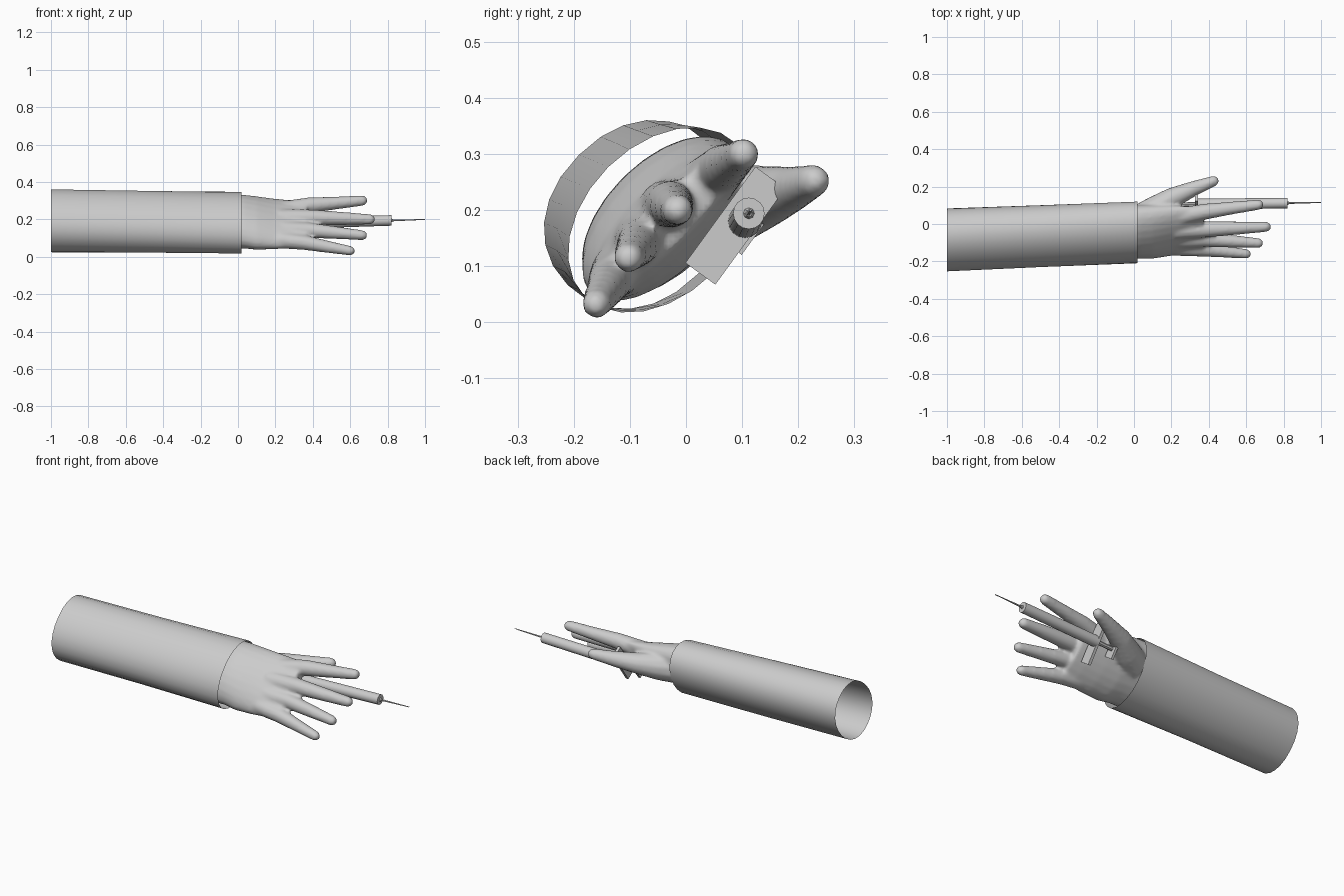
import bpy, bmesh, math
from mathutils import Vector

if "Cube" in bpy.data.objects:
    bpy.data.objects.remove(bpy.data.objects["Cube"])

grey = bpy.data.materials.new("plain_grey")
grey.use_nodes = True
grey.diffuse_color = (0.6, 0.6, 0.6, 1)
grey.node_tree.nodes["Principled BSDF"].inputs["Base Color"].default_value = (0.6, 0.6, 0.6, 1)

# The hand is rolled about x: ACROSS runs little finger to index, BACK leaves the back of the hand
ACROSS = Vector((0, 1, 1)).normalized()
BACK = Vector((0, -1, 1)).normalized()
X = Vector((1, 0, 0))


def loft(bm, rings, cap=True):
    """Bridge rings of equal length into a tube."""
    loops = [[bm.verts.new(p) for p in ring] for ring in rings]
    n = len(loops[0])
    for a, b in zip(loops, loops[1:]):
        for i in range(n):
            j = (i + 1) % n
            bm.faces.new((a[i], a[j], b[j], b[i]))
    if cap:
        bm.faces.new(loops[0][::-1])
        bm.faces.new(loops[-1])


def oval(centre, a, b, power=2.0, n=24, u=ACROSS, v=BACK):
    """Superellipse ring with half sizes a along u and b along v."""
    ring = []
    for i in range(n):
        t = 2 * math.pi * i / n
        c, s = math.cos(t), math.sin(t)
        c = math.copysign(abs(c) ** (2 / power), c)
        s = math.copysign(abs(s) ** (2 / power), s)
        ring.append(Vector(centre) + u * (a * c) + v * (b * s))
    return ring


def limb(bm, points):
    """Round tapered tube through (x, y, z, radius) points with a domed tip."""
    pts = [(Vector(p[:3]), p[3]) for p in points]
    tip, r = pts[-1]
    d = (tip - pts[-2][0]).normalized()
    pts += [(tip + d * r * k, r * math.sqrt(1 - k * k)) for k in (0.5, 0.85, 0.99)]
    rings = []
    for i, (p, r) in enumerate(pts):
        d = (pts[min(i + 1, len(pts) - 1)][0] - pts[max(i - 1, 0)][0]).normalized()
        u = (ACROSS - d * ACROSS.dot(d)).normalized()
        rings.append(oval(p, r, r, n=12, u=u, v=d.cross(u)))
    loft(bm, rings)


def finish(bm, name, smooth=True):
    bmesh.ops.recalc_face_normals(bm, faces=bm.faces)
    mesh = bpy.data.meshes.new(name)
    bm.to_mesh(mesh)
    bm.free()
    mesh.materials.append(grey)
    obj = bpy.data.objects.new(name, mesh)
    bpy.context.collection.objects.link(obj)
    if smooth:
        bpy.ops.object.select_all(action='DESELECT')
        obj.select_set(True)
        bpy.context.view_layer.objects.active = obj
        bpy.ops.object.shade_smooth_by_angle(angle=math.radians(40))
    return obj


# Sleeve: open tube, slightly flatter toward the cuff
bm = bmesh.new()
loft(bm, [oval((-1, -0.085, 0.192), 0.178, 0.15, 2.15),
          oval((-0.5, -0.065, 0.187), 0.182, 0.143, 2.1),
          oval((0.02, -0.045, 0.182), 0.192, 0.133)], cap=False)
finish(bm, "sleeve")

# Hand: wrist and palm, fingers and thumb fused into one skin
bm = bmesh.new()
palm = [(-0.04, -0.042, 0.188, 0.178, 0.1), (0.03, -0.042, 0.188, 0.178, 0.098),
        (0.1, -0.042, 0.18, 0.182, 0.09), (0.2, -0.035, 0.175, 0.178, 0.07),
        (0.3, -0.032, 0.175, 0.172, 0.052), (0.37, -0.032, 0.178, 0.16, 0.04)]
loft(bm, [oval((x, y, z), a, b) for x, y, z, a, b in palm])

fingers = {
    "index": [(0.22, 0.035, 0.245, 0.05), (0.38, 0.066, 0.275, 0.043),
              (0.52, 0.085, 0.287, 0.035), (0.665, 0.103, 0.3, 0.028)],
    "middle": [(0.22, -0.035, 0.205, 0.05), (0.4, -0.028, 0.21, 0.043),
               (0.55, -0.022, 0.205, 0.036), (0.705, -0.015, 0.2, 0.028)],
    "ring": [(0.22, -0.085, 0.145, 0.048), (0.38, -0.083, 0.142, 0.041),
             (0.53, -0.093, 0.128, 0.034), (0.665, -0.102, 0.115, 0.027)],
    "little": [(0.22, -0.125, 0.09, 0.046), (0.36, -0.135, 0.075, 0.04),
               (0.48, -0.147, 0.053, 0.033), (0.6, -0.16, 0.032, 0.026)],
    "thumb": [(0.03, 0.02, 0.2, 0.085), (0.12, 0.08, 0.21, 0.075), (0.21, 0.142, 0.224, 0.056),
              (0.32, 0.19, 0.238, 0.041), (0.425, 0.229, 0.252, 0.029)],
}
for path in fingers.values():
    limb(bm, path)
hand = finish(bm, "hand", smooth=False)
remesh = hand.modifiers.new("fuse", 'REMESH')
remesh.mode = 'VOXEL'
remesh.voxel_size = 0.009
remesh.use_smooth_shade = True
soften = hand.modifiers.new("soften", 'SMOOTH')
soften.factor = 0.5
soften.iterations = 6

# Syringe held against the palm
START = Vector((0.335, 0.105, 0.18))
END = Vector((0.82, 0.112, 0.194))
AXIS = (END - START) / (END.x - START.x)


def on_axis(x):
    return START + AXIS * (x - START.x)


def rod(name, x0, x1, r0, r1, n=16):
    bm = bmesh.new()
    loft(bm, [oval(on_axis(x0), r0, r0, n=n), oval(on_axis(x1), r1, r1, n=n)])
    finish(bm, name)


def plate(name, x, length, width, thick, centre):
    """Thin rectangle square to x, its long side tilted along the grip."""
    u = Vector((0, 0.59, 0.81)).normalized()
    v = u.cross(X)
    bm = bmesh.new()
    rings = []
    for k in (x - thick / 2, x + thick / 2):
        c = Vector((k, *centre))
        rings.append([c + u * (sa * length / 2) + v * (sb * width / 2)
                      for sa, sb in ((1, 1), (-1, 1), (-1, -1), (1, -1))])
    loft(bm, rings)
    finish(bm, name, smooth=False)


rod("syringe_barrel", 0.335, 0.82, 0.03, 0.028)
rod("plunger_rod", 0.225, 0.34, 0.012, 0.012, 8)
rod("needle_hub", 0.815, 0.83, 0.012, 0.006, 8)
rod("needle", 0.825, 1.0, 0.005, 0.002, 6)
plate("finger_flange", 0.335, 0.212, 0.066, 0.016, (0.088, 0.172))
plate("plunger_plate", 0.225, 0.085, 0.06, 0.014, (0.1, 0.172))
